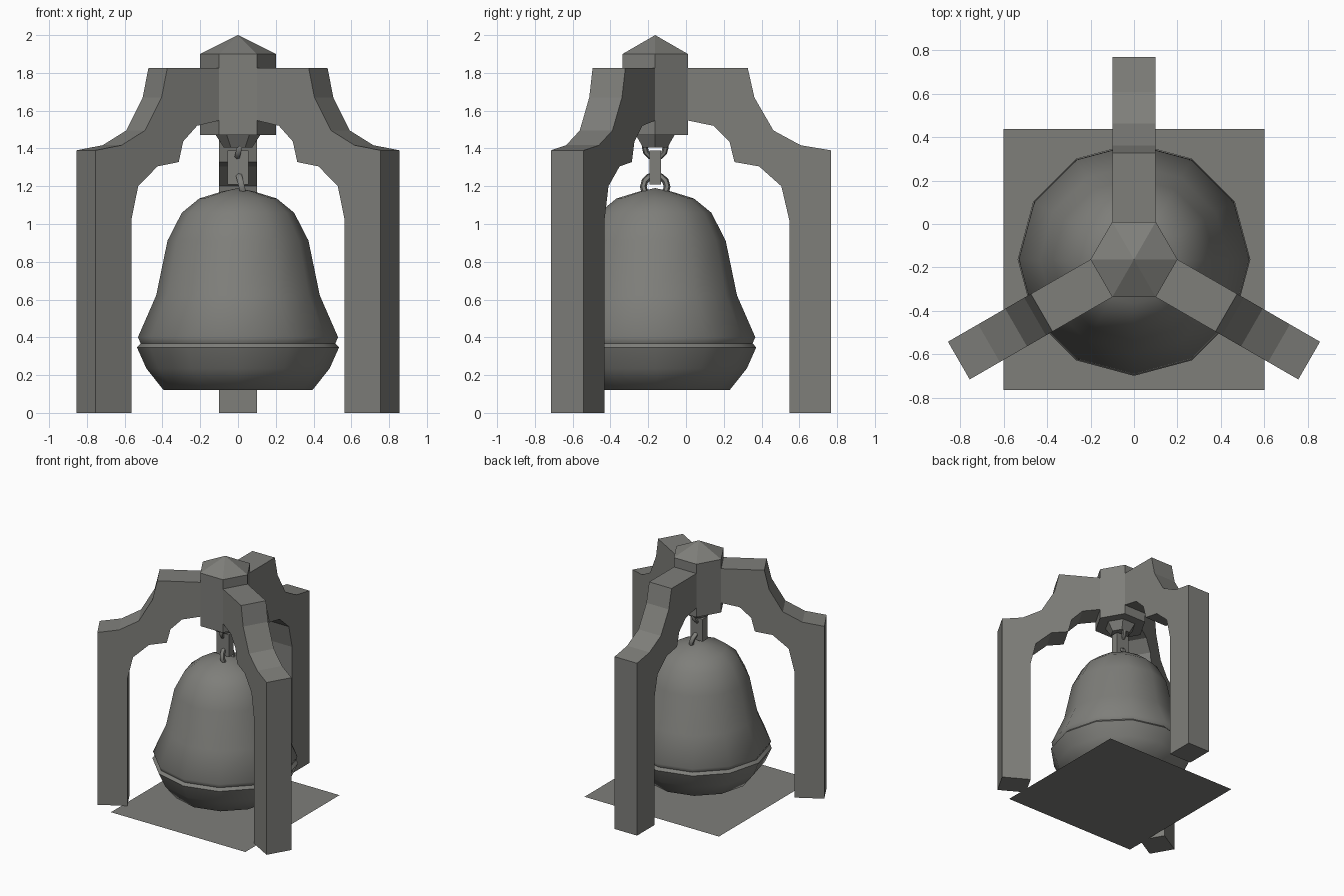
import bpy
import bmesh
import math
from mathutils import Matrix, Vector

default = bpy.data.objects.get("Cube")
if default:
    bpy.data.objects.remove(default, do_unlink=True)

CY = -0.163  # everything hangs around this vertical axis

stone = bpy.data.materials.new("grey stone")
stone.use_nodes = True
GREY = (0.21, 0.21, 0.195, 1.0)
stone.diffuse_color = GREY
stone.node_tree.nodes["Principled BSDF"].inputs["Base Color"].default_value = GREY


def finish(name, bm, smooth_angle=None):
    """Turn a bmesh into an object placed on the bell axis."""
    bmesh.ops.recalc_face_normals(bm, faces=bm.faces)
    mesh = bpy.data.meshes.new(name)
    bm.to_mesh(mesh)
    bm.free()
    mesh.materials.append(stone)
    obj = bpy.data.objects.new(name, mesh)
    bpy.context.collection.objects.link(obj)
    obj.location.y = CY
    if smooth_angle:
        bpy.ops.object.select_all(action='DESELECT')
        obj.select_set(True)
        bpy.context.view_layer.objects.active = obj
        bpy.ops.object.shade_smooth_by_angle(angle=math.radians(smooth_angle))
    return obj


def lathe(name, profile, sides, smooth_angle=None):
    """Spin (radius, height) pairs; radius zero closes to a point, other ends are capped."""
    bm = bmesh.new()
    rings = []
    for r, z in profile:
        count = sides if r > 0 else 1
        rings.append([bm.verts.new((r * math.cos(math.tau * i / sides),
                                    r * math.sin(math.tau * i / sides), z))
                      for i in range(count)])
    for a, b in zip(rings, rings[1:]):
        for i in range(sides):
            j = (i + 1) % sides
            if len(b) == 1:
                bm.faces.new((a[i], a[j], b[0]))
            else:
                bm.faces.new((a[i], a[j], b[j], b[i]))
    for ring in (rings[0], rings[-1]):
        if len(ring) > 1:
            bm.faces.new(ring)
    return finish(name, bm, smooth_angle)


def arch_leg(name, angle):
    """Extrude the stepped arch outline sideways and swing it around the axis."""
    outline = [(0.1, 1.825), (0.49, 1.825), (0.525, 1.67), (0.626, 1.495),
               (0.77, 1.417), (0.93, 1.39), (0.93, 0), (0.71, 0), (0.71, 1.02),
               (0.668, 1.2), (0.55, 1.305), (0.42, 1.328), (0.393, 1.437),
               (0.308, 1.52), (0.163, 1.55), (0.1, 1.55)]
    bm = bmesh.new()
    face = bm.faces.new([bm.verts.new((r, -0.1, z)) for r, z in outline])
    extruded = bmesh.ops.extrude_face_region(bm, geom=[face])["geom"]
    moved = [v for v in extruded if isinstance(v, bmesh.types.BMVert)]
    bmesh.ops.translate(bm, verts=moved, vec=(0, 0.2, 0))
    bm.transform(Matrix.Rotation(math.radians(angle), 4, 'Z'))
    return finish(name, bm)


def ring(name, centre, major, minor, tilt):
    """Link of chain standing in the side plane."""
    bpy.ops.mesh.primitive_torus_add(major_radius=major, minor_radius=minor,
                                     major_segments=12, minor_segments=6)
    obj = bpy.context.object
    obj.name = name
    obj.data.materials.append(stone)
    obj.rotation_euler = (0, math.radians(90 + tilt), 0)
    obj.location = Vector(centre) + Vector((0, CY, 0))
    bpy.ops.object.shade_smooth_by_angle(angle=math.radians(60))
    return obj


# Three arched legs
for leg_name, leg_angle in (("back_leg", 90), ("right_leg", 210), ("left_leg", 330)):
    arch_leg(leg_name, leg_angle)

# Central hexagonal post with its pointed cap, and the bracket beneath
lathe("centre_post", [(0.2, 1.472), (0.2, 1.9), (0, 2.0)], 6)
lathe("hanging_bracket", [(0.075, 1.405), (0.12, 1.474)], 6)

# Chain: ring, plate, ring
ring("upper_ring", (0.008, 0, 1.405), 0.055, 0.016, 14)
bm = bmesh.new()
bmesh.ops.create_cube(bm, size=1)
bm.transform(Matrix.Translation((0, 0, 1.298)) @ Matrix.Diagonal((0.11, 0.06, 0.18, 1)))
finish("chain_plate", bm)
ring("lower_ring", (0.02, 0, 1.197), 0.063, 0.018, -14)

# Bell body with a grooved lip
lathe("bell", [(0.395, 0.122), (0.485, 0.235), (0.535, 0.347), (0.515, 0.368),
               (0.53, 0.4), (0.433, 0.622), (0.373, 0.912), (0.297, 1.06),
               (0.205, 1.135), (0.085, 1.172), (0, 1.19)], 12, 65)

# Ground slab: a single flat square
bm = bmesh.new()
bmesh.ops.create_grid(bm, x_segments=1, y_segments=1, size=0.6)
finish("ground_plate", bm)
